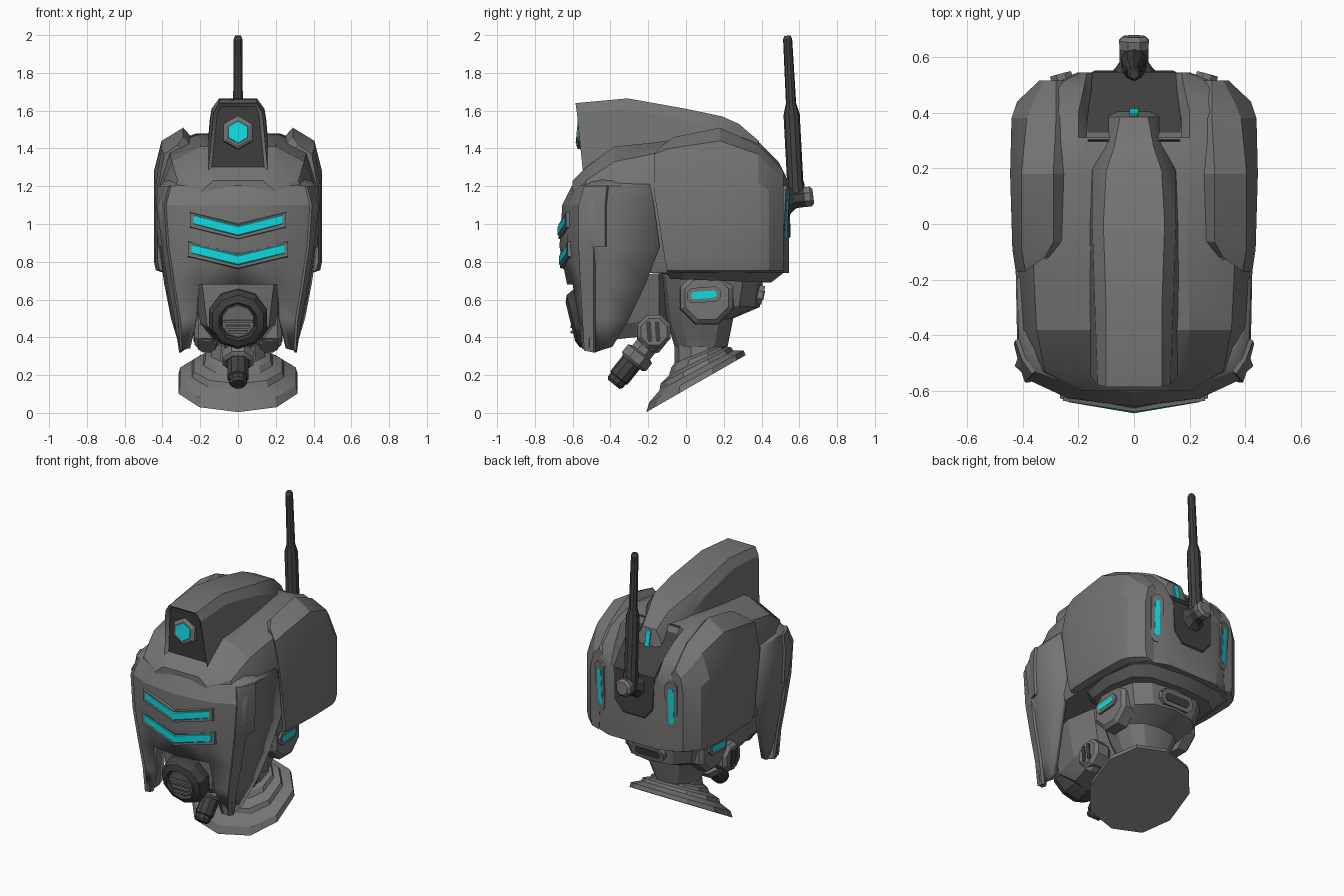
import bpy, bmesh, math
from mathutils import Vector, Matrix

old = bpy.data.objects.get("Cube")
if old:
    bpy.data.objects.remove(old, do_unlink=True)


def material(name, rgb):
    m = bpy.data.materials.new(name)
    m.use_nodes = True
    color = (*rgb, 1)
    m.diffuse_color = color
    m.node_tree.nodes["Principled BSDF"].inputs["Base Color"].default_value = color
    return m


GREY = material("armour grey", (.172, .176, .172))
DARK = material("dark rubber", (.052, .052, .054))
CYAN = material("cyan light", (.005, .71, .74))


def finish(name, bm, mat, mirror=False, thickness=0, fix=True):
    if fix:
        bmesh.ops.recalc_face_normals(bm, faces=bm.faces)
    mesh = bpy.data.meshes.new(name)
    bm.to_mesh(mesh)
    bm.free()
    ob = bpy.data.objects.new(name, mesh)
    bpy.context.collection.objects.link(ob)
    mesh.materials.append(mat)
    if mirror:
        ob.modifiers.new("mirror", 'MIRROR')
    if thickness:
        mod = ob.modifiers.new("thickness", 'SOLIDIFY')
        mod.thickness = thickness
        mod.offset = -1
    bpy.ops.object.select_all(action='DESELECT')
    bpy.context.view_layer.objects.active = ob
    ob.select_set(True)
    bpy.ops.object.shade_smooth_by_angle(angle=math.radians(22))
    return ob


def loft(name, rings, mat, mirror=False):
    """Skin closed rings of equal length and cap both ends."""
    bm = bmesh.new()
    vs = [[bm.verts.new(p) for p in ring] for ring in rings]
    n = len(vs[0])
    for a, b in zip(vs, vs[1:]):
        for i in range(n):
            j = (i + 1) % n
            bm.faces.new((a[i], a[j], b[j], b[i]))
    bm.faces.new(vs[0])
    bm.faces.new(vs[-1])
    return finish(name, bm, mat, mirror)


def arch(half):
    """Mirror half a cross-section, listed from bottom to top, into a ring."""
    return half + [(-x, y, z) for x, y, z in reversed(half)]


def oval(front, back, w, n=10, power=1.0):
    """Ring tilted between a front and a back point given as (y, z)."""
    ring = []
    for i in range(n):
        a = 2 * math.pi * i / n
        s, c = (math.copysign(abs(f) ** power, f) for f in (math.sin(a), math.cos(a)))
        t = (1 - c) / 2
        ring.append((w * s, front[0] + t * (back[0] - front[0]), front[1] + t * (back[1] - front[1])))
    return ring


def lathe(name, origin, axis, profile, mat, n=10, mirror=False):
    """Turn a (radius, distance) profile about an axis."""
    q = Vector(axis).to_track_quat('Z', 'Y')
    angles = [2 * math.pi * (i + .5) / n for i in range(n)]
    rings = [[Vector(origin) + q @ Vector((r * math.cos(a), r * math.sin(a), t)) for a in angles] for r, t in profile]
    return loft(name, rings, mat, mirror)


def capsule(name, at, size, depth, mat, turn, mirror=False):
    """Plate with clipped corners, facing local -y and then turned."""
    w, h = size[0] / 2, size[1] / 2
    c = min(w, h) * .6
    out = [(w, h - c), (w - c, h), (c - w, h), (-w, h - c), (-w, c - h), (c - w, -h), (w - c, -h), (w, c - h)]
    rings = [[Vector(at) + turn @ Vector((x, y, z)) for x, z in out] for y in (0, -depth)]
    return loft(name, rings, mat, mirror)


def rot(axis, degrees):
    return Matrix.Rotation(math.radians(degrees), 3, axis)


# Skull: arched sections from the brow to the back, with a dip behind the crest
def skull_ring(y, w, shoulder, bev, top, dip=0):
    return arch([(w * .93, y, .74), (w * .965, y, .78), (w, y, shoulder), (bev[0], y, bev[1]), (top[0], y, top[1]),
                 (top[0] * .85, y - dip * .3, top[1] - dip)])


loft("skull", [
    skull_ring(-.6, .2, 1.1, (.19, 1.18), (.13, 1.23)),
    skull_ring(-.53, .35, 1.13, (.32, 1.23), (.18, 1.3)),
    skull_ring(-.38, .405, 1.2, (.35, 1.33), (.2, 1.41)),
    skull_ring(-.18, .415, 1.2, (.36, 1.37), (.2, 1.43)),
    skull_ring(.18, .42, 1.28, (.38, 1.42), (.22, 1.48)),
    skull_ring(.31, .415, 1.25, (.37, 1.39), (.2, 1.455)),
    skull_ring(.4, .41, 1.22, (.36, 1.36), (.2, 1.42), .08),
    skull_ring(.49, .345, 1.2, (.3, 1.29), (.18, 1.33), .06),
    skull_ring(.545, .2, 1.15, (.19, 1.2), (.17, 1.22), .02)], GREY)


# Raised side panels
def panel_ring(y, w, shoulder, bev, top, lean=0):
    x, z = top
    return [(w - .06, y + .07 * lean, .74), (w - .01, y + .07 * lean, .755), (w, y + .06 * lean, .8),
            (w, y, shoulder), (bev[0], y, bev[1]), (x + .02, y + lean * .05, z), (x - .025, y + lean * .06, z - .05),
            (x, y, z - .15)]


loft("side_panel", [
    panel_ring(-.17, .425, 1.18, (.39, 1.37), (.3, 1.42), 1),
    panel_ring(-.09, .437, 1.2, (.405, 1.4), (.27, 1.46), .5),
    panel_ring(.18, .445, 1.28, (.405, 1.44), (.27, 1.51)),
    panel_ring(.38, .44, 1.22, (.385, 1.37), (.26, 1.42)),
    panel_ring(.44, .42, 1.18, (.36, 1.31), (.26, 1.365)),
    panel_ring(.515, .34, 1.14, (.32, 1.24), (.26, 1.28))], GREY, mirror=True)

# Face mask: half grid from the centre line to the rear edge, with open mouth
rows = [
    (1.26, (0, .17, .3, .33, .36, .37), (-.53, -.51, -.45, -.42, -.37, -.19)),
    (1.2, (0, .2, .355, .39, .415, .42), (-.605, -.585, -.53, -.48, -.41, -.19)),
    (1.1, (0, .24, .38, .4, .42, .425), (-.655, -.625, -.56, -.5, -.42, -.17)),
    (.88, (0, .23, .365, .39, .41, .42), (-.67, -.63, -.56, -.48, -.42, -.14)),
    (.68, (0, .21, .335, .36, .38, .39), (-.63, -.6, -.55, -.48, -.42, -.215)),
    (.5, (0, .225, .305, .325, .345, .355), (-.6, -.57, -.54, -.48, -.42, -.3)),
    (.32, (0, .265, .295, .3, .305, .31), (-.55, -.55, -.53, -.48, -.44, -.39))]
bm = bmesh.new()
grid = [[bm.verts.new((x, y, z)) for x, y in zip(xs, ys)] for z, xs, ys in rows]
raised = []
for r in range(len(rows) - 1):
    for c in range(5):
        if c == 0 and r > 3:
            continue
        f = bm.faces.new((grid[r][c], grid[r + 1][c], grid[r + 1][c + 1], grid[r][c + 1]))
        if r > 0 and (c == 2 or (c == 3 and r < 3)):
            raised.append(f)
# Pointed cheek tips
for c, lift in ((1, .02), (2, .01), (4, .015), (5, .03)):
    grid[-1][c].co.z += lift
bmesh.ops.delete(bm, geom=[v for v in bm.verts if not v.link_faces], context='VERTS')
new = bmesh.ops.extrude_face_region(bm, geom=raised)["geom"]
bm.normal_update()
for v in [g for g in new if isinstance(g, bmesh.types.BMVert)]:
    v.co += Vector((.012, -.009, 0))
finish("face_mask", bm, GREY, mirror=True, thickness=.03, fix=False)


# Crest with a dark recessed front panel
def crest_ring(y, base, side, top, lean=0):
    return arch([(base[0], y + lean, base[1]), (side[0], y, side[1]), (top[0], y - lean * .2, top[1])])


crest = loft("crest", [
    crest_ring(-.578, (.16, 1.25), (.13, 1.59), (.1, 1.64), .035),
    crest_ring(-.31, (.17, 1.3), (.14, 1.61), (.1, 1.665)),
    crest_ring(0, (.17, 1.3), (.15, 1.55), (.11, 1.61)),
    crest_ring(.19, (.165, 1.3), (.15, 1.49), (.1, 1.57)),
    crest_ring(.28, (.14, 1.3), (.105, 1.45), (.07, 1.53)),
    crest_ring(.385, (.12, 1.26), (.08, 1.38), (.05, 1.44)),
    crest_ring(.415, (.11, 1.2), (.075, 1.25), (.055, 1.28))], GREY)
crest.data.materials.append(DARK)
bm = bmesh.new()
bm.from_mesh(crest.data)
front = min(bm.faces, key=lambda f: f.calc_center_median().y)
bmesh.ops.inset_individual(bm, faces=[front], thickness=.022, depth=-.02)
front.material_index = 1
bm.to_mesh(crest.data)
bm.free()
facing = (0, -1, .09)
lathe("crest_lamp_ring", (0, -.54, 1.483), facing, [(.09, 0), (.088, .025), (.07, .035)], GREY, 6)
lathe("crest_lamp", (0, -.571, 1.486), facing, [(.062, 0), (.058, .008)], CYAN, 6)
capsule("crest_tail_lamp", (0, .398, 1.37), (.032, .12), .008, CYAN, rot('Z', 180) @ rot('X', -10.6))


# Chevron visor slits
def chevron(name, w, top, bottom, drop, y, depth, mat):
    rings = []
    for x, d, back in ((-w, 0, .04), (0, drop, 0), (w, 0, .04)):
        a, b = y + back, y + back + depth
        rings.append([(x, a, top - d), (x, b, top - d + .01), (x, b, bottom - d - .01), (x, a, bottom - d)])
    loft(name, rings, mat)


for i, (z, w, y) in enumerate(((1.045, .235, -.675), (.89, .245, -.667))):
    chevron(f"visor_frame_{i}", w + .02, z + .015, z - .06, .063, y, .04, GREY)
    chevron(f"visor_light_{i}", w, z, z - .043, .06, y - .005, .009, CYAN)

# Muzzle, breathing filter and slats
loft("muzzle", [oval((-.57, .72), (-.1, .74), .24, 8, .6), oval((-.55, .45), (-.1, .5), .2, 8, .6),
                oval((-.45, .38), (-.1, .42), .14, 8, .6)], GREY)
aim = Vector((0, -.97, -.24)).normalized()
hub = Vector((0, -.52, .505))
lathe("filter_body", hub, aim, [(.12, -.1), (.155, -.02), (.162, .04), (.142, .08), (.105, .095), (.095, .075)], DARK, 10)
lathe("filter_disc", hub, aim, [(.09, .05), (.087, .085)], GREY, 10)
for i in range(-2, 3):
    capsule("filter_slat", hub + aim * .082 + Vector((0, 0, i * .028)), (.155 - abs(i) * .025, .014), .012, GREY, rot('X', 14))

# Lower head, neck and flared collar
loft("jaw_rim", [oval((-.14, .76), (.535, .755), .41, 12, .6), oval((-.1, .71), (.45, .69), .34, 12, .6)], GREY)
loft("lower_head", [oval((-.14, .74), (.41, .72), .3, 12, .7), oval((-.12, .58), (.39, .56), .26, 12, .8),
                    oval((-.1, .48), (.25, .5), .2, 12, .8), oval((-.06, .35), (.22, .35), .15, 12)], GREY)
collar = [((-.21, .004), (.315, .305), .33), ((-.195, .055), (.305, .33), .32), ((-.14, .12), (.25, .33), .255),
          ((-.135, .155), (.24, .347), .245), ((-.09, .2), (.215, .35), .19), ((-.078, .24), (.21, .36), .18),
          ((-.06, .265), (.2, .365), .15), ((-.06, .36), (.21, .385), .14)]
loft("neck_collar", [oval(a, b, w, 10, .9) for a, b, w in collar], GREY)
capsule("nape_vent_frame", (0, .37, .63), (.24, .1), .04, GREY, rot('Z', 180) @ rot('X', 12))
capsule("nape_vent", (0, .406, .622), (.18, .05), .008, DARK, rot('Z', 180) @ rot('X', 12))

# Ear pods with lights
lathe("ear_pod", (.2, .11, .61), (1, 0, 0), [(.155, 0), (.15, .07), (.125, .09)], GREY, 8, True)
side = rot('Z', 90)
tip = rot('Y', -4)
capsule("ear_light_frame", (.28, .095, .625), (.18, .08), .025, GREY, side @ tip, True)
capsule("ear_light", (.299, .095, .625), (.135, .038), .008, CYAN, side @ tip, True)

# Hose joint, arms and nozzle
lathe("hose_joint", (.1, -.17, .43), (1, 0, 0), [(.07, 0), (.095, .03), (.095, .11), (.075, .13)], GREY, 8, True)
for dy in (-.025, .02):
    capsule("joint_slot", (.229, -.17 + dy, .43), (.025, .11), .007, DARK, side @ tip, True)
lathe("hose_arm", (.165, -.14, .44), (0, -.6, -.7), [(.06, 0), (.065, .07), (.05, .12)], GREY, 8, True)
down = Vector((0, -.62, -.78)).normalized()
lathe("hose_collar", (0, -.15, .43), down,
      [(.08, 0), (.08, .08), (.065, .1), (.065, .14), (.088, .15), (.088, .2), (.07, .215)], GREY, 8)
lathe("hose_nozzle", (0, -.28, .28), down, [(.058, 0), (.058, .12), (.05, .125), (.05, .15), (.038, .165)], DARK, 10)

# Dark back recess, antenna and its mount
spine = [(.3, 1.462), (.38, 1.352), (.475, 1.285), (.546, 1.205), (.552, 1), (.552, .93)]
loft("back_plate", [[(s * w, y + d, z + d) for s, d in ((1, 0), (-1, 0), (-1, -.03), (1, -.03))]
                    for (y, z), w in zip(spine, (.165, .168, .155, .15, .14, .08))], DARK)
mount = (0, 1, .12)
lathe("antenna_mount", (0, .53, 1.13), mount, [(.1, 0), (.07, .03), (.056, .05), (.056, .1)], DARK, 8)
lathe("antenna_nut", (0, .53, 1.13), mount, [(.056, .1), (.058, .13), (.042, .145)], GREY, 8)
lathe("antenna", (0, .583, 1.13), (0, -.053, 1),
      [(.048, 0), (.048, .08), (.043, .1), (.043, .45), (.027, .51), (.024, .85), (.016, .868)], DARK, 10)

# Rear lights on both sides of the back recess
for s in (1, -1):
    turn = rot('Z', 180 - s * 15) @ rot('X', 3)
    out = turn @ Vector((0, -1, 0))
    spot = Vector((s * .255, .505, 1.045))
    capsule("rear_light_frame", spot, (.078, .32), .028, GREY, turn)
    capsule("rear_light", spot + out * .022, (.034, .24), .008, CYAN, turn)
